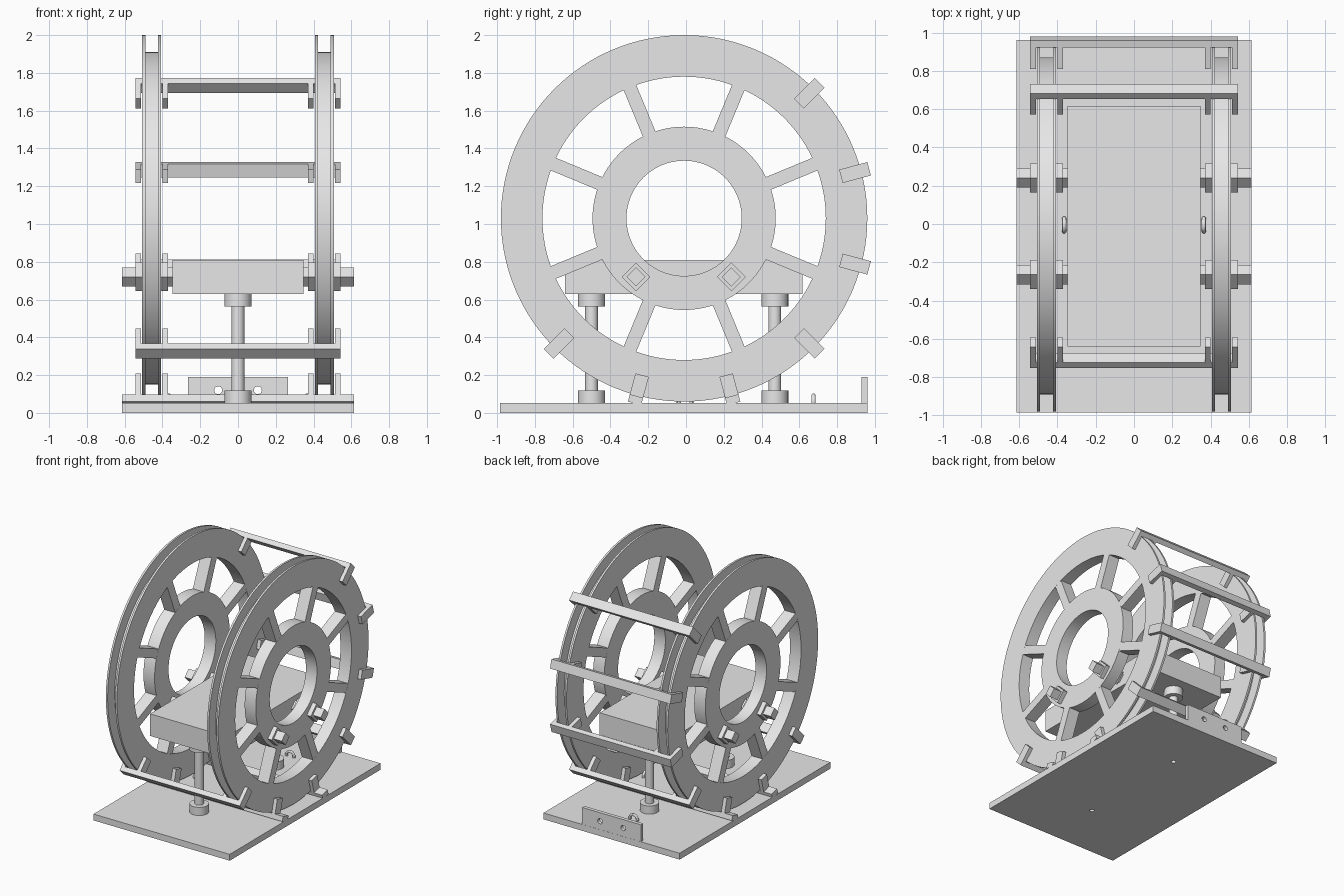
import bpy, bmesh, math
from mathutils import Matrix, Vector

cube = bpy.data.objects.get("Cube")
if cube:
    bpy.data.objects.remove(cube, do_unlink=True)

grey = bpy.data.materials.new("plain grey")
grey.use_nodes = True
grey.diffuse_color = (0.8, 0.8, 0.8, 1)
grey.node_tree.nodes["Principled BSDF"].inputs["Base Color"].default_value = (0.8, 0.8, 0.8, 1)

HUB = Vector((0, -0.01, 1.03))   # wheel axis
WHEEL_X = 0.457                  # wheel mid plane
HALF = 0.05                      # half wheel thickness
BASE_TOP = 0.052
POST_Y = (-0.5, 0.47)


def finish(name, bm, smooth=False):
    bmesh.ops.recalc_face_normals(bm, faces=bm.faces)
    mesh = bpy.data.meshes.new(name)
    bm.to_mesh(mesh)
    bm.free()
    obj = bpy.data.objects.new(name, mesh)
    bpy.context.collection.objects.link(obj)
    mesh.materials.append(grey)
    if smooth:
        bpy.ops.object.select_all(action='DESELECT')
        obj.select_set(True)
        bpy.context.view_layer.objects.active = obj
        bpy.ops.object.shade_smooth_by_angle(angle=math.radians(30))
    return obj


def add_box(bm, centre, size, angle=0):
    """Box turned about the x axis."""
    mat = Matrix.Translation(centre) @ Matrix.Rotation(angle, 4, 'X') @ Matrix.Diagonal((*size, 1))
    bmesh.ops.create_cube(bm, size=1, matrix=mat)


def box(name, centre, size, angle=0):
    bm = bmesh.new()
    add_box(bm, centre, size, angle)
    return finish(name, bm)


def radial(x, r, a):
    return HUB + Vector((x, r * math.cos(a), r * math.sin(a)))


def lathe(name, profile, origin, axis='X', steps=128):
    """Turn a closed (along axis, radius) profile about the axis."""
    bm = bmesh.new()
    loops = []
    for i in range(steps):
        a = math.tau * i / steps
        c, s = math.cos(a), math.sin(a)
        pts = [(t, r * c, r * s) if axis == 'X' else (r * c, r * s, t) for t, r in profile]
        loops.append([bm.verts.new(Vector(p) + Vector(origin)) for p in pts])
    n = len(profile)
    for i in range(steps):
        p, q = loops[i], loops[(i + 1) % steps]
        for j in range(n):
            k = (j + 1) % n
            bm.faces.new((p[j], p[k], q[k], q[j]))
    return finish(name, bm, True)


def add_cylinder(bm, centre, radius, depth, axis='Z', segments=32):
    rot = Matrix.Rotation(math.pi / 2, 4, 'X') if axis == 'Y' else Matrix.Identity(4)
    bmesh.ops.create_cone(bm, cap_ends=True, segments=segments, radius1=radius, radius2=radius,
                          depth=depth, matrix=Matrix.Translation(centre) @ rot)


def cut_holes(target, centres, radius, depth, axis):
    bm = bmesh.new()
    for c in centres:
        add_cylinder(bm, c, radius, depth, axis, 24)
    cutter = finish(target.name + "_cutter", bm)
    cutter.hide_render = True
    cutter.hide_set(True)
    mod = target.modifiers.new("holes", 'BOOLEAN')
    mod.object = cutter
    mod.solver = 'EXACT'
    bpy.context.view_layer.objects.active = target
    bpy.ops.object.modifier_apply(modifier=mod.name)
    bpy.data.objects.remove(cutter, do_unlink=True)


# base plate with screw holes
base = box("base_plate", (0, -0.012, BASE_TOP / 2), (1.23, 1.946, BASE_TOP))
cut_holes(base, [(0, y, 0) for y in POST_Y], 0.018, 0.08, 'Z')

# upright back plate with two holes
bracket = box("back_bracket", (0, 0.945, 0.12), (0.53, 0.03, 0.14))
cut_holes(bracket, [(x, 0.945, 0.12) for x in (-0.105, 0.105)], 0.021, 0.1, 'Y')

# raised block on two flanged posts
box("centre_block", (0, -0.011, 0.72), (0.695, 1.257, 0.18))
for y, place in zip(POST_Y, ("front", "back")):
    bm = bmesh.new()
    add_cylinder(bm, (0, y, 0.34), 0.034, 0.58)
    for z in (0.085, 0.596):
        add_cylinder(bm, (0, y, z), 0.0715, 0.068)
    finish(place + "_post", bm, True)

# wheels: grooved rim, hub and spokes
groove, lip = 0.88, 0.034
rim_profile = [(-HALF, 0.75), (HALF, 0.75), (HALF, 0.97), (lip, 0.97),
               (lip, groove), (-lip, groove), (-lip, 0.97), (-HALF, 0.97)]
hub_profile = [(-HALF, 0.305), (HALF, 0.305), (HALF, 0.485), (-HALF, 0.485)]
for side, label in ((1, "left"), (-1, "right")):
    centre = HUB + Vector((side * WHEEL_X, 0, 0))
    lathe(label + "_rim", rim_profile, centre)
    lathe(label + "_hub", hub_profile, centre)
    bm = bmesh.new()
    for k in range(8):
        a = math.radians(22.5 + 45 * k)
        add_box(bm, radial(side * WHEEL_X, 0.615, a), (2 * HALF - 0.001, 0.285, 0.072), a)
    finish(label + "_spokes", bm)

    # square pins through the hub with a collar on each face
    for y, place in ((-0.265, "front"), (0.24, "back")):
        bm = bmesh.new()
        add_box(bm, (side * 0.481, y, 0.72), (0.268, 0.071, 0.071), math.pi / 4)
        for x in (0.389, 0.525):
            add_box(bm, (side * x, y, 0.72), (0.036, 0.107, 0.107), math.pi / 4)
        finish(f"{label}_{place}_pin", bm)

# cross bars round the wheels, each with four prongs gripping the rims
for k in range(7):
    degrees = 45 - 30 * k
    a = math.radians(degrees)
    length = 1.23 if degrees in (-75, -105) else 1.086
    bm = bmesh.new()
    add_box(bm, radial(0, 0.994, a), (length, 0.04, 0.073), a)
    for side in (-1, 1):
        for x in (0.386, 0.528):
            add_box(bm, radial(side * x, 0.917, a), (0.03, 0.115, 0.073), a)
    finish(f"cross_bar_{k + 1}", bm)

# small tie rings standing on the base
ring_profile = [(0.011 * math.cos(math.tau * i / 12), 0.034 + 0.011 * math.sin(math.tau * i / 12))
                for i in range(12)]
lathe("left_ring", ring_profile, (0.365, -0.005, 0.058), steps=32)
lathe("right_ring", ring_profile, (-0.365, -0.005, 0.058), steps=32)
back_ring = lathe("back_ring", ring_profile, (0, 0, 0), steps=32)
back_ring.rotation_euler.z = math.pi / 2
back_ring.location = (0, 0.675, 0.058)
